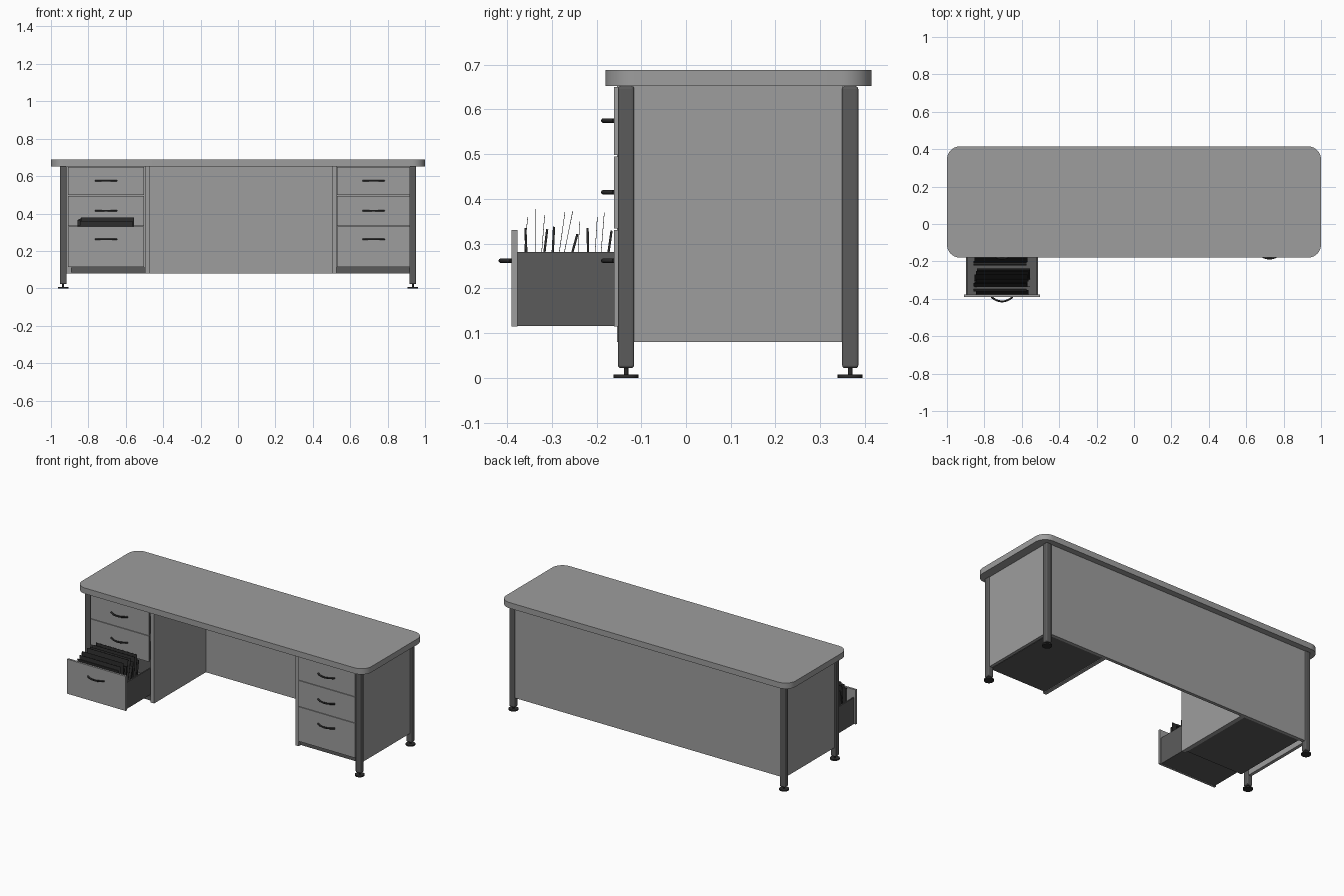
import bpy, math
from mathutils import Vector

old = bpy.data.objects.get("Cube")
if old:
    bpy.data.objects.remove(old, do_unlink=True)


def material(name, value):
    m = bpy.data.materials.new(name)
    m.use_nodes = True
    colour = (value, value, value, 1)
    m.diffuse_color = colour
    m.node_tree.nodes["Principled BSDF"].inputs["Base Color"].default_value = colour
    return m


GREY = material("light grey laminate", 0.34)
DARK = material("dark grey metal", 0.105)
BLACK = material("near black", 0.025)


def box(name, x, y, z, mat, bevel=0):
    """Box from (min, max) ranges."""
    bpy.ops.mesh.primitive_cube_add(size=1)
    o = bpy.context.object
    o.name = name
    size = Vector([b - a for a, b in (x, y, z)])
    mid = Vector([(a + b) / 2 for a, b in (x, y, z)])
    for v in o.data.vertices:
        v.co = v.co * size
    o.location = mid
    o.data.materials.append(mat)
    if bevel:
        b = o.modifiers.new("round", "BEVEL")
        b.width, b.segments = bevel, 3
    return o


def cylinder(name, radius, x, y, z, mat):
    bpy.ops.mesh.primitive_cylinder_add(vertices=24, radius=radius, depth=z[1] - z[0],
                                        location=(x, y, sum(z) / 2))
    o = bpy.context.object
    o.name = name
    o.data.materials.append(mat)
    bpy.ops.object.shade_smooth_by_angle()
    return o


def desk_top():
    # rounded rectangle, extruded
    r, y0, y1, z0, z1 = 0.07, -0.18, 0.415, 0.652, 0.688
    ring = []
    for quarter, (cx, cy) in enumerate([(1 - r, y1 - r), (r - 1, y1 - r),
                                        (r - 1, y0 + r), (1 - r, y0 + r)]):
        for i in range(11):
            a = math.pi / 2 * (quarter + i / 10)
            ring.append((cx + r * math.cos(a), cy + r * math.sin(a)))
    n = len(ring)
    verts = [(x, y, z) for z in (z0, z1) for x, y in ring]
    faces = [list(range(n))[::-1], list(range(n, 2 * n))]
    faces += [(i, (i + 1) % n, n + (i + 1) % n, n + i) for i in range(n)]
    mesh = bpy.data.meshes.new("desk_top")
    mesh.from_pydata(verts, [], faces)
    mesh.materials.append(GREY)
    o = bpy.data.objects.new("desk_top", mesh)
    bpy.context.collection.objects.link(o)
    bpy.ops.object.select_all(action="DESELECT")
    o.select_set(True)
    bpy.context.view_layer.objects.active = o
    bpy.ops.object.shade_smooth_by_angle()


def handle(name, x, y, z):
    # bowed bar handle
    c = bpy.data.curves.new(name, "CURVE")
    c.dimensions = "3D"
    c.bevel_depth, c.bevel_resolution, c.use_fill_caps = 0.005, 3, True
    s = c.splines.new("POLY")
    steps = 12
    s.points.add(steps)
    for i, p in enumerate(s.points):
        t = 2 * i / steps - 1
        p.co = (x + 0.057 * t, y - 0.024 * (1 - t * t), z, 1)
    c.materials.append(BLACK)
    bpy.context.collection.objects.link(bpy.data.objects.new(name, c))


desk_top()

# legs with levelling feet
for sx, side in ((-1, "right"), (1, "left")):
    for y, end in ((-0.134, "front"), (0.367, "back")):
        x, tag = sx * 0.935, end + "_" + side
        box("leg_" + tag, (x - .018, x + .018), (y - .018, y + .018), (0.022, 0.652), DARK, 0.006)
        cylinder("foot_stem_" + tag, 0.005, x, y, (0.006, 0.024), BLACK)
        cylinder("foot_disc_" + tag, 0.028, x, y, (0, 0.008), BLACK)
    x = sx * 0.935
    box("side_panel_" + side, (x - .01, x + .01), (-0.118, 0.35), (0.08, 0.652), GREY)

box("back_panel", (-0.92, 0.92), (0.357, 0.377), (0.08, 0.652), GREY)

# two drawer cabinets: drawer range, inner panel range
drawer_rows = (("top", 0.498, 0.65, 0.575), ("middle", 0.334, 0.495, 0.415),
               ("bottom", 0.115, 0.331, 0.262))
for side, (x0, x1), inner in (("right", (-0.908, -0.503), (-0.498, -0.472)),
                              ("left", (0.53, 0.92), (0.504, 0.527))):
    mid = (x0 + x1) / 2
    box("inner_panel_" + side, inner, (-0.154, 0.357), (0.08, 0.652), GREY)
    lo, hi = min(x0 + 0.015, inner[0]), max(x1 - 0.002, inner[0])
    box("cabinet_base_" + side, (lo, hi), (-0.14, 0.357), (0.084, 0.112), DARK)
    for row, z0, z1, zh in drawer_rows:
        tag = row + "_" + side
        opened = tag == "bottom_right"
        yf = -0.39 if opened else -0.161
        box("drawer_front_" + tag, (x0, x1), (yf, yf + 0.013), (z0, z1), GREY)
        handle("handle_" + tag, mid, yf, zh)
        # drawer tray: floor, sides and back
        a, b, f, r = x0 + 0.01, x1 - 0.01, yf + 0.012, yf + 0.46
        top = z1 - 0.05
        box("drawer_floor_" + tag, (a, b), (f, r), (z0 + .001, z0 + .008), DARK)
        box("drawer_side_a_" + tag, (a, a + .008), (f, r), (z0 + .001, top), DARK)
        box("drawer_side_b_" + tag, (b - .008, b), (f, r), (z0 + .001, top), DARK)
        box("drawer_back_" + tag, (a, b), (r - .008, r), (z0 + .001, top), DARK)

# hanging folders and thin sheets: y at the foot, lean, height, thickness
folders = [(-0.355, -0.04, 0.335, 0.005), (-0.322, 0.12, 0.333, 0.005),
           (-0.300, 0.05, 0.338, 0.005), (-0.268, 0.27, 0.325, 0.005),
           (-0.218, -0.02, 0.335, 0.005), (-0.180, 0.14, 0.330, 0.005)]
sheets = [(-0.365, 0.10, 0.360, 0.0012), (-0.336, 0.0, 0.378, 0.0012),
          (-0.325, 0.08, 0.365, 0.0012), (-0.287, 0.14, 0.372, 0.0012),
          (-0.277, 0.2, 0.375, 0.0012), (-0.243, 0.05, 0.350, 0.0012),
          (-0.205, 0.06, 0.360, 0.0012), (-0.192, 0.08, 0.370, 0.0012)]
for i, (y, lean, top, thick) in enumerate(folders + sheets):
    shift = 0.006 * (i % 4)
    o = box("folder_%d" % (i + 1), (-0.858 + shift, -0.575 + shift),
            (y - thick / 2, y + thick / 2), (0.135, top), BLACK)
    o.rotation_euler.x = -lean
